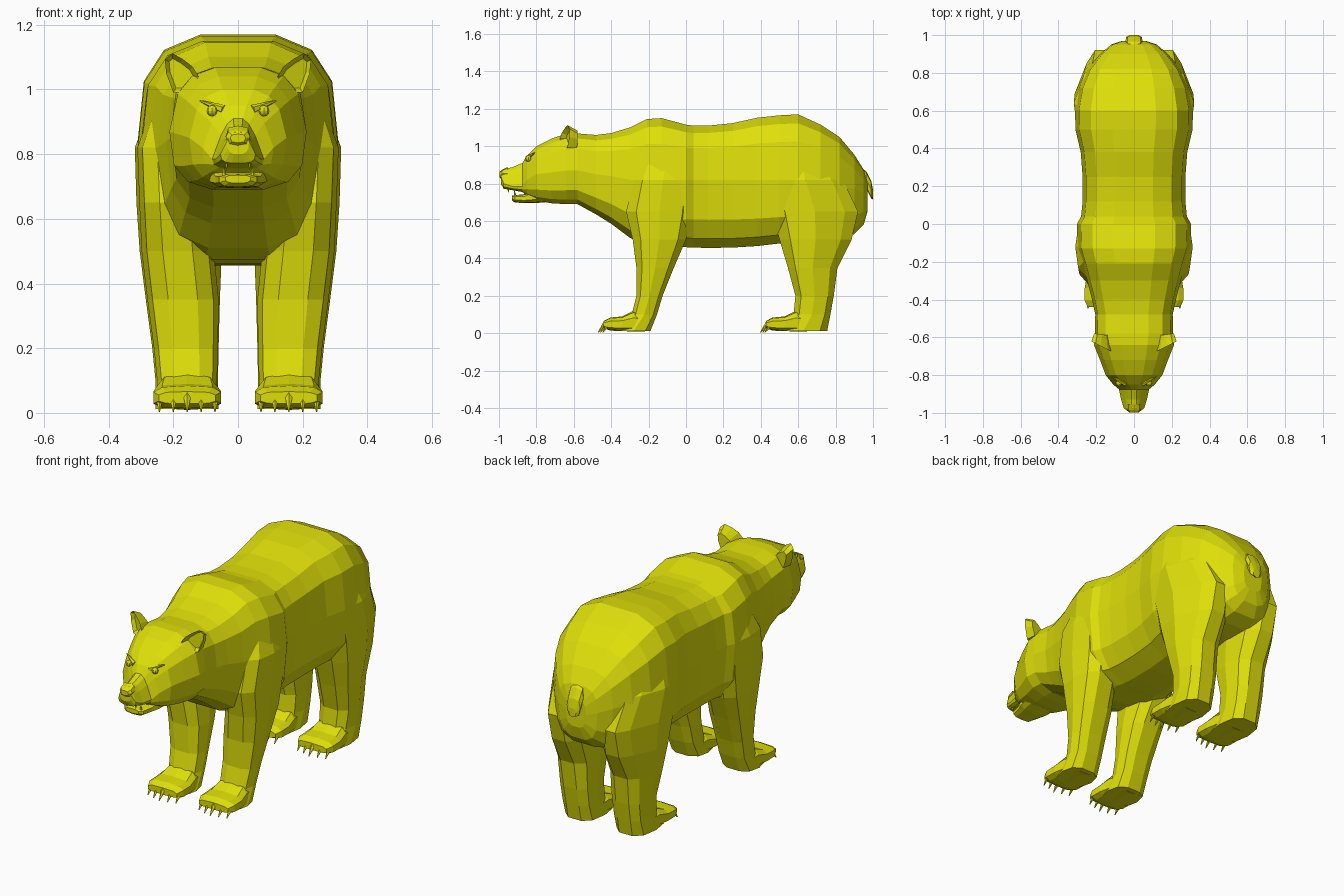
import bpy, bmesh, math
from mathutils import Vector

fur = bpy.data.materials.new("yellow_fur")
fur.diffuse_color = (0.74, 0.74, 0.003, 1)


def make(name, bm):
    bmesh.ops.recalc_face_normals(bm, faces=bm.faces)
    me = bpy.data.meshes.new(name)
    bm.to_mesh(me)
    bm.free()
    me.materials.append(fur)
    ob = bpy.data.objects.new(name, me)
    bpy.context.collection.objects.link(ob)
    return ob


def squircle(n, p, turn=0.0):
    """Rounded-square outline as (u, v) pairs from -1 to 1."""
    pts = []
    for i in range(n):
        a = 2 * math.pi * i / n + turn
        c, s = math.cos(a), math.sin(a)
        pts.append((math.copysign(abs(c) ** p, c), math.copysign(abs(s) ** p, s)))
    mu = max(abs(u) for u, v in pts)
    mv = max(abs(v) for u, v in pts)
    return [(u / mu, v / mv) for u, v in pts]


def loft(name, rings):
    bm = bmesh.new()
    rows = [[bm.verts.new(c) for c in ring] for ring in rings]
    n = len(rows[0])
    for a, b in zip(rows, rows[1:]):
        for i in range(n):
            j = (i + 1) % n
            bm.faces.new((a[i], a[j], b[j], b[i]))
    bm.faces.new(rows[0])
    bm.faces.new(rows[-1])
    return make(name, bm)


def along_y(name, rows, n=14, p=0.66, cx=0.0, turn=math.pi / 2):
    """Rows: y, bottom, top, half width, height of widest point, narrowing of top."""
    sq = squircle(n, p, turn)
    rings = []
    for y, zb, zt, w, zm, *k in rows:
        k = k[0] if k else 0
        rings.append([(cx + w * u * (1 - k * max(v, 0)), y,
                       zm + v * ((zt - zm) if v > 0 else (zm - zb))) for u, v in sq])
    return loft(name, rings)


def along_z(name, rows, side, n=10, p=0.75):
    """Rows: z, front y, back y, inner x, outer x, narrowing of back outer corner."""
    sq = squircle(n, p)
    rings = []
    for z, y0, y1, x0, x1, *k in rows:
        k = k[0] if k else 0
        rings.append([(side * ((x0 + x1) / 2 + (x1 - x0) / 2 * u
                               * (1 - k * max(v, 0) * (u > 0))),
                       (y0 + y1) / 2 + v * (y1 - y0) / 2, z) for u, v in sq])
    return loft(name, rings)


def merge(base, part):
    mod = base.modifiers.new("union", 'BOOLEAN')
    mod.operation, mod.solver, mod.object = 'UNION', 'EXACT', part
    bpy.context.view_layer.objects.active = base
    bpy.ops.object.modifier_apply(modifier=mod.name)
    bpy.data.objects.remove(part)


def spike(name, a, b, r, n=5):
    """Pointed cone from a to b."""
    a, b = Vector(a), Vector(b)
    bm = bmesh.new()
    bmesh.ops.create_cone(bm, cap_ends=True, segments=n, radius1=r, radius2=r * 0.15,
                          depth=(b - a).length)
    bm.transform((b - a).to_track_quat('Z', 'Y').to_matrix().to_4x4())
    bmesh.ops.translate(bm, vec=(a + b) / 2, verts=bm.verts)
    return make(name, bm)


# Torso, neck, skull and upper muzzle
body = along_y("body", [
    (-0.99, 0.80, 0.868, 0.034, 0.84, 0.2), (-0.975, 0.772, 0.878, 0.054, 0.80, 0.4),
    (-0.93, 0.765, 0.887, 0.068, 0.785, 0.5), (-0.875, 0.755, 0.91, 0.08, 0.785, 0.5),
    (-0.85, 0.735, 0.95, 0.11, 0.82, 0.35), (-0.80, 0.71, 1.0, 0.15, 0.85, 0.15),
    (-0.72, 0.695, 1.04, 0.18, 0.86, 0.1), (-0.64, 0.69, 1.068, 0.212, 0.87, 0.1),
    (-0.58, 0.69, 1.068, 0.207, 0.87), (-0.48, 0.635, 1.06, 0.205, 0.85),
    (-0.40, 0.585, 1.07, 0.222, 0.84), (-0.30, 0.51, 1.10, 0.248, 0.82),
    (-0.21, 0.475, 1.145, 0.273, 0.82), (-0.13, 0.462, 1.15, 0.298, 0.82),
    (0.0, 0.46, 1.115, 0.302, 0.82), (0.04, 0.458, 1.11, 0.28, 0.82),
    (0.12, 0.456, 1.11, 0.272, 0.82), (0.25, 0.458, 1.123, 0.272, 0.82),
    (0.38, 0.466, 1.152, 0.282, 0.82), (0.5, 0.48, 1.165, 0.31, 0.82),
    (0.6, 0.49, 1.17, 0.312, 0.82), (0.72, 0.49, 1.115, 0.29, 0.81),
    (0.82, 0.50, 1.05, 0.245, 0.79), (0.90, 0.53, 0.955, 0.18, 0.77),
    (0.95, 0.58, 0.875, 0.12, 0.75), (0.97, 0.65, 0.81, 0.06, 0.73)], turn=math.pi / 2 + math.pi / 14)

front_leg = [(0.012, -0.37, -0.19, 0.06, 0.255), (0.1, -0.29, -0.155, 0.065, 0.25),
             (0.2, -0.265, -0.125, 0.062, 0.26), (0.35, -0.265, -0.065, 0.06, 0.28),
             (0.5, -0.285, 0.0, 0.075, 0.298), (0.65, -0.32, 0.036, 0.09, 0.305),
             (0.82, -0.28, 0.036, 0.1, 0.311), (0.95, -0.22, 0.01, 0.1, 0.265)]
hind_leg = [(0.012, 0.5, 0.755, 0.06, 0.255), (0.1, 0.575, 0.772, 0.062, 0.255),
            (0.2, 0.585, 0.79, 0.06, 0.265, 0.1), (0.35, 0.545, 0.81, 0.056, 0.285, 0.25),
            (0.5, 0.50, 0.885, 0.05, 0.304, 0.45), (0.65, 0.46, 0.92, 0.05, 0.314, 0.55),
            (0.82, 0.44, 0.84, 0.06, 0.319, 0.4), (0.95, 0.48, 0.72, 0.08, 0.27, 0.3)]

# Legs and paws
for side in (-1, 1):
    for leg, y in ((front_leg, -0.44), (hind_leg, 0.428)):
        merge(body, along_z("leg", leg, side))
        merge(body, along_y("paw", [
            (y, 0.028, 0.066, 0.088, 0.045), (y + 0.035, 0.014, 0.084, 0.104, 0.045),
            (y + 0.10, 0.011, 0.09, 0.104, 0.045), (y + 0.16, 0.010, 0.12, 0.094, 0.045),
            (y + 0.22, 0.009, 0.10, 0.085, 0.045)], 10, 0.6, side * 0.157))
        for i in range(5):
            x = side * (0.157 + (i - 2) * 0.043)
            back = 0.012 * abs(i - 2)
            spike("claw", (x, y + 0.012 + back, 0.056), (x, y - 0.03 + back, 0.004), 0.014)

# Tail
along_y("tail", [(0.93, 0.84, 0.89, 0.03, 0.865), (0.965, 0.77, 0.865, 0.045, 0.82),
                 (0.99, 0.72, 0.815, 0.042, 0.77), (1.0, 0.715, 0.765, 0.022, 0.74)], 8)

# Lower jaw
merge(body, along_y("jaw", [
    (-0.93, 0.71, 0.735, 0.038, 0.725), (-0.915, 0.698, 0.738, 0.058, 0.724),
    (-0.86, 0.697, 0.744, 0.07, 0.722), (-0.82, 0.695, 0.775, 0.085, 0.73),
    (-0.75, 0.70, 0.78, 0.095, 0.74)], 10))

# Nose pad
along_y("nose", [(-0.998, 0.835, 0.862, 0.024, 0.85), (-0.985, 0.822, 0.873, 0.038, 0.853),
                 (-0.955, 0.83, 0.888, 0.038, 0.855)], 8)

for side in (-1, 1):
    # Ear: rounded outline, front face pushed in to a cup
    outline = [(0.122, 1.04), (0.14, 1.07), (0.172, 1.095), (0.204, 1.112),
               (0.226, 1.092), (0.222, 1.05), (0.20, 0.99), (0.15, 0.99)]
    bm = bmesh.new()
    front = [bm.verts.new((side * x, -0.675 + (x - 0.12) * 0.5, z)) for x, z in outline]
    rear = [bm.verts.new((side * (0.165 + (x - 0.165) * 0.75), -0.59 + (x - 0.12) * 0.1,
                          1.0 + (z - 1.0) * 0.75)) for x, z in outline]
    for i in range(8):
        j = (i + 1) % 8
        bm.faces.new((front[i], front[j], rear[j], rear[i]))
    bm.faces.new(rear)
    face = bm.faces.new(front)
    bm.normal_update()
    bmesh.ops.inset_region(bm, faces=[face], thickness=0.014, use_even_offset=True)
    bmesh.ops.translate(bm, vec=(0, 0.025, 0), verts=face.verts)
    make("ear", bm)
    # Eye and slanted brow ridge
    bm = bmesh.new()
    bmesh.ops.create_uvsphere(bm, u_segments=8, v_segments=6, radius=0.017)
    bmesh.ops.translate(bm, vec=(side * 0.08, -0.843, 0.934), verts=bm.verts)
    make("eye", bm)
    spike("brow", (side * 0.045, -0.845, 0.938), (side * 0.118, -0.81, 0.965), 0.015, 6)
    # Lower and upper canines
    spike("lower_tooth", (side * 0.042, -0.912, 0.73), (side * 0.044, -0.918, 0.763), 0.008)
    spike("upper_tooth", (side * 0.036, -0.95, 0.785), (side * 0.036, -0.95, 0.752), 0.008)
